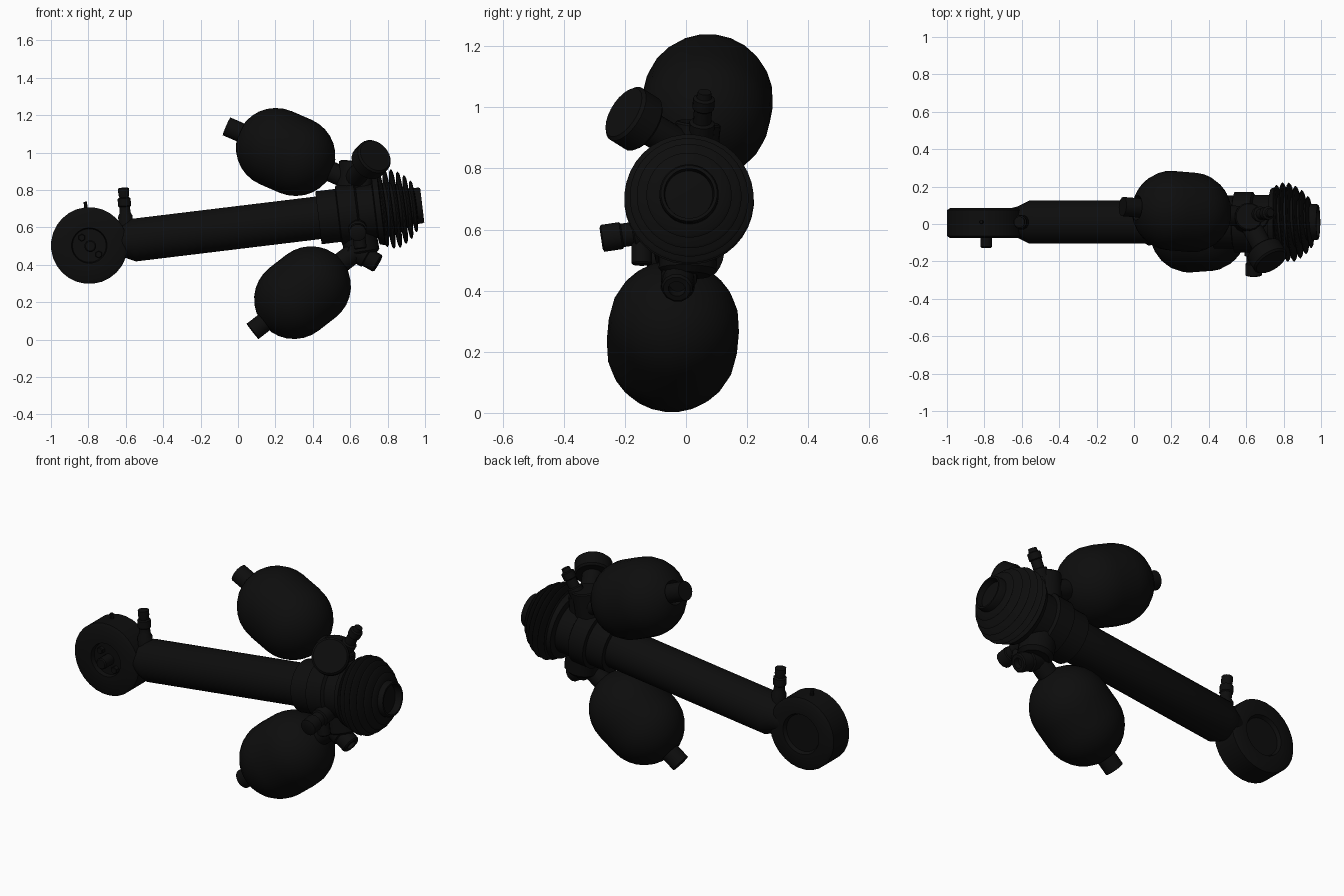
import bpy, math
from mathutils import Vector

black = bpy.data.materials.new("matte black")
black.diffuse_color = (0.004, 0.004, 0.004, 1)


def lathe(name, origin, direction, profile, segs=32):
    """Spin (distance, radius) pairs around a direction."""
    o = Vector(origin)
    q = Vector(direction).normalized().to_track_quat('Z', 'Y')
    verts, rings, faces = [], [], []
    for t, r in profile:
        n = 1 if r == 0 else segs
        rings.append([len(verts) + i for i in range(n)])
        for i in range(n):
            a = 2 * math.pi * (i + 0.5) / segs
            verts.append(o + q @ Vector((r * math.cos(a), r * math.sin(a), t)))
    for a, b in zip(rings, rings[1:]):
        for i in range(segs):
            j = (i + 1) % segs
            if len(a) == 1 and len(b) == 1:
                continue
            if len(a) == 1:
                faces.append((a[0], b[j], b[i]))
            elif len(b) == 1:
                faces.append((a[i], a[j], b[0]))
            else:
                faces.append((a[i], a[j], b[j], b[i]))
    if len(rings[0]) > 1:
        faces.append(tuple(reversed(rings[0])))
    if len(rings[-1]) > 1:
        faces.append(tuple(rings[-1]))
    me = bpy.data.meshes.new(name)
    me.from_pydata(verts, [], faces)
    me.materials.append(black)
    ob = bpy.data.objects.new(name, me)
    bpy.context.collection.objects.link(ob)
    bpy.context.view_layer.objects.active = ob
    for other in bpy.context.selected_objects:
        other.select_set(False)
    ob.select_set(True)
    bpy.ops.object.shade_smooth_by_angle(angle=math.radians(35))
    return ob


def rod(name, a, b, r, segs=24, bevel=0.006):
    d = Vector(b) - Vector(a)
    L = d.length
    return lathe(name, a, d, [(0, r - bevel), (bevel, r), (L - bevel, r), (L, r - bevel)], segs)


# Main axis of the strut
O = Vector((-0.795, 0.01, 0.503))
D = Vector((1, 0, 0.121)).normalized()


def at(x):
    return (x - O.x) / D.x


# Mounting eye with recessed bore on both sides
lathe("mounting_eye", O, (0, 1, 0),
      [(-0.06, 0), (-0.06, 0.09), (-0.085, 0.095), (-0.085, 0.19), (-0.075, 0.205),
       (0.065, 0.205), (0.075, 0.19), (0.075, 0.115), (0.055, 0.105), (0.055, 0)], 28)
rod("eye_pin", (-0.79, -0.03, 0.5), (-0.79, -0.127, 0.5), 0.032, 12)
for i, dx in enumerate((-0.045, 0.045)):
    rod("eye_bolt_%d" % i, (-0.79 + dx, -0.04, 0.5 - dx), (-0.79 + dx, -0.075, 0.5 - dx), 0.02, 6, 0.003)
rod("grease_nipple", (-0.81, 0.01, 0.68), (-0.817, 0.01, 0.737), 0.01, 8, 0.002)

# Bleed valve near the eye
lathe("bleed_valve", (-0.597, 0.01, 0.58), (-0.07, 0, 1),
      [(0, 0.04), (0.08, 0.04), (0.1, 0.03), (0.13, 0.03), (0.135, 0.036), (0.175, 0.036),
       (0.18, 0.026), (0.2, 0.03), (0.23, 0.03), (0.235, 0)], 12)

# Cylinder tube with tapered neck, collar and head
lathe("cylinder_tube", O, D, [(0.14, 0.075), (at(-0.62), 0.085), (at(-0.56), 0.115), (at(0.46), 0.115)])
lathe("cylinder_head", O, D,
      [(at(0.43), 0.11), (at(0.43), 0.143), (at(0.535), 0.143), (at(0.54), 0.162),
       (at(0.635), 0.162), (at(0.645), 0.145), (at(0.73), 0.145), (at(0.735), 0.18),
       (at(0.765), 0.19), (at(0.77), 0.14)])

# Boot core ending in a hollow rod socket
lathe("boot_core", O, D,
      [(at(0.74), 0.15), (at(0.80), 0.145), (at(0.86), 0.13), (at(0.91), 0.105), (at(0.92), 0.097),
       (at(0.975), 0.097), (at(0.985), 0.092), (at(0.985), 0.082), (at(0.92), 0.075), (at(0.92), 0)])
# Boot fins, slightly skewed in plan
fin_dir = Vector((1, 0.07, 0.125))
for i, (x, r) in enumerate([(0.775, 0.2), (0.808, 0.213), (0.842, 0.212),
                            (0.876, 0.195), (0.908, 0.172), (0.938, 0.14)]):
    lathe("boot_fin_%d" % (i + 1), O + D * at(x), fin_dir,
          [(-0.012, 0.09), (-0.006, r - 0.008), (0, r), (0.006, r - 0.008), (0.012, 0.09)], 36)


# Accumulators: short capsules with a cap at the outer end and a port at the inner end
def accumulator(name, c, d, r=0.214, h=0.057, cap=0.345, port=0.37):
    prof = [(-cap, 0), (-cap, 0.052), (-cap + 0.11, 0.052)]
    prof += [(-h - r * math.cos(math.radians(a)), r * math.sin(math.radians(a))) for a in range(18, 91, 12)]
    prof += [(h + r * math.cos(math.radians(a)), r * math.sin(math.radians(a))) for a in range(90, 17, -12)]
    prof += [(h + r * 0.97, 0.055), (port, 0.055), (port, 0)]
    lathe(name, c, d, prof, 24)


accumulator("upper_accumulator", (0.255, 0.067, 1.003), (0.30, -0.025, -0.13))
accumulator("lower_accumulator", (0.345, -0.043, 0.251), (0.245, 0.018, 0.19), cap=0.338)

# Upper manifold, round valve knob and angled fitting
rod("upper_manifold", (0.585, 0.015, 0.68), (0.615, 0.04, 0.95), 0.075, 16)
rod("upper_side_block", (0.66, 0.02, 0.72), (0.665, 0.03, 0.9), 0.055, 16)
K, kd = Vector((0.712, -0.17, 0.962)), Vector((0.45, -0.72, 0.45)).normalized()
rod("knob_stem", (0.62, 0.0, 0.86), K, 0.055, 16)
rod("valve_knob", K - kd * 0.045, K + kd * 0.045, 0.1, 24, 0.01)
lathe("upper_fitting", (0.63, 0.045, 0.86), (0.095, 0.015, 0.18),
      [(0, 0.042), (0.1, 0.042), (0.105, 0.03), (0.15, 0.03), (0.155, 0.036), (0.19, 0.036),
       (0.195, 0.025), (0.215, 0.022), (0.215, 0)], 12)

# Lower manifold with hexagon plug and side fitting
rod("lower_manifold", (0.63, 0.01, 0.66), (0.665, 0.005, 0.45), 0.095, 16, 0.02)
lathe("lower_plug", (0.60, -0.015, 0.49), (0.15, -0.015, -0.085),
      [(0, 0.06), (0.1, 0.06), (0.105, 0.052), (0.165, 0.052), (0.172, 0.045), (0.172, 0.028),
       (0.14, 0.028), (0.14, 0)], 12)
lathe("side_fitting", (0.64, -0.08, 0.6), (0, -1, -0.15),
      [(0, 0.05), (0.09, 0.05), (0.095, 0.04), (0.13, 0.04), (0.135, 0.046), (0.195, 0.046), (0.2, 0.036), (0.2, 0)], 12)
rod("side_fitting_outlet", (0.64, -0.145, 0.6), (0.655, -0.145, 0.485), 0.035, 12)
